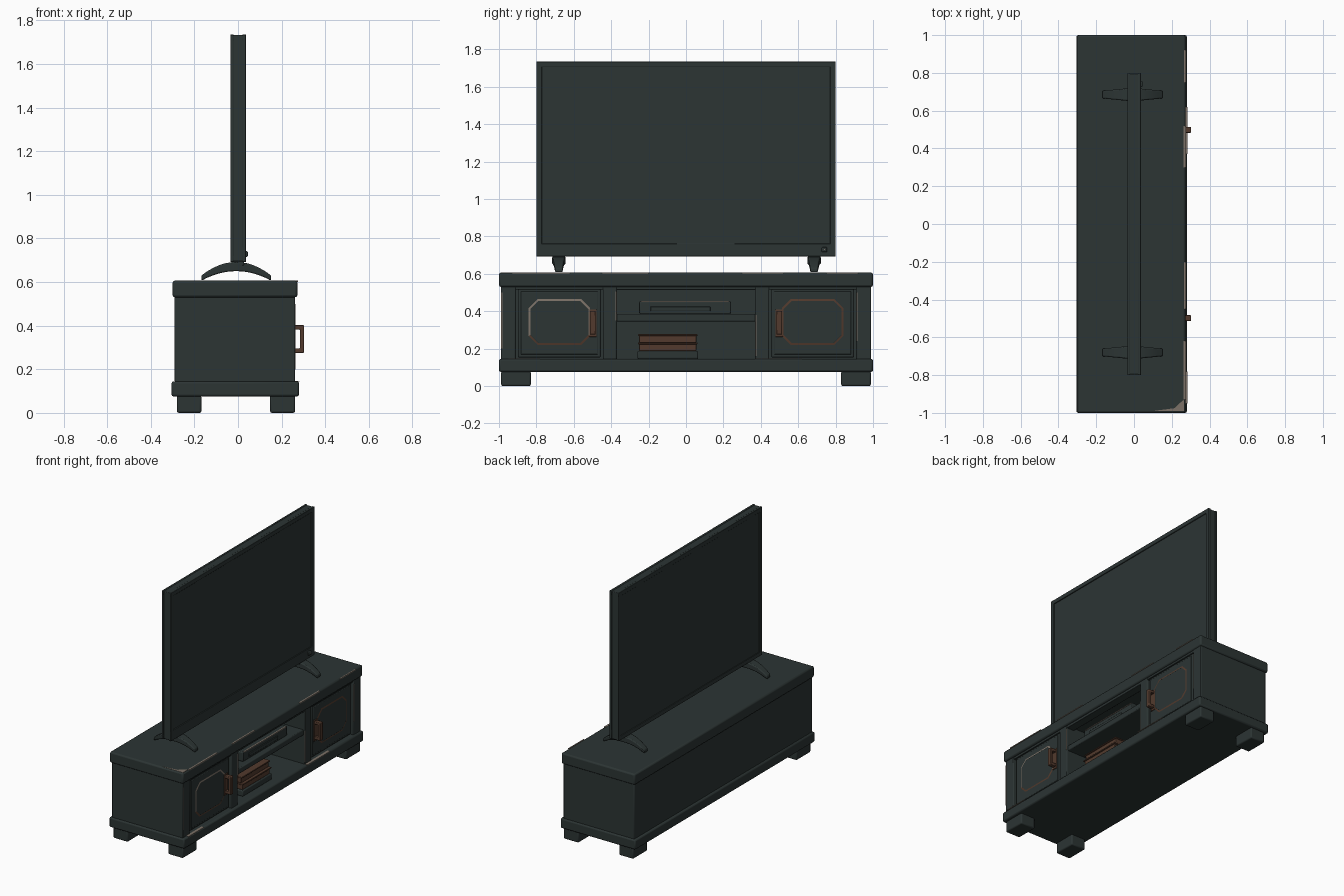
import bpy, bmesh, math
from mathutils import Vector

cube = bpy.data.objects.get("Cube")
if cube:
    bpy.data.objects.remove(cube, do_unlink=True)


def material(name, color):
    m = bpy.data.materials.new(name)
    m.use_nodes = True
    m.diffuse_color = (*color, 1)
    m.node_tree.nodes["Principled BSDF"].inputs["Base Color"].default_value = (*color, 1)
    return m


DARK = material("dark slate paint", (0.025, 0.035, 0.034))
BROWN = material("worn brown wood", (0.085, 0.042, 0.026))
TAN = material("chipped paint", (0.2, 0.165, 0.135))


def finish(name, bm, mats, bevel=0.0):
    bmesh.ops.recalc_face_normals(bm, faces=bm.faces)
    mesh = bpy.data.meshes.new(name)
    bm.to_mesh(mesh)
    bm.free()
    ob = bpy.data.objects.new(name, mesh)
    bpy.context.collection.objects.link(ob)
    for m in mats:
        mesh.materials.append(m)
    if bevel:
        mod = ob.modifiers.new("soft edges", 'BEVEL')
        mod.width, mod.segments, mod.limit_method = bevel, 2, 'ANGLE'
    bpy.ops.object.select_all(action='DESELECT')
    bpy.context.view_layer.objects.active = ob
    ob.select_set(True)
    bpy.ops.object.shade_smooth_by_angle(angle=math.radians(35))
    return ob


def box(name, x, y, z, mat=DARK, bevel=0.006):
    bm = bmesh.new()
    bmesh.ops.create_cube(bm, size=1)
    for v in bm.verts:
        v.co = Vector([(a + b) / 2 + c * (b - a) for (a, b), c in zip((x, y, z), v.co)])
    return finish(name, bm, [mat], bevel)


def prism(name, points, direction, mat, bevel=0.0):
    bm = bmesh.new()
    face = bm.faces.new([bm.verts.new(p) for p in points])
    out = bmesh.ops.extrude_face_region(bm, geom=[face])
    verts = [g for g in out["geom"] if isinstance(g, bmesh.types.BMVert)]
    bmesh.ops.translate(bm, verts=verts, vec=direction)
    return finish(name, bm, [mat], bevel)


def octagon(cy, cz, hy, hz, cut):
    quarter = [(hy, hz - cut), (hy - cut, hz)]
    pts = quarter + [(-a, b) for a, b in reversed(quarter)]
    pts += [(-a, -b) for a, b in pts]
    return [(cy + a, cz + b) for a, b in pts]


# Cabinet slabs and legs
box("cabinet_top", (-0.30, 0.272), (-1, 1), (0.53, 0.606), bevel=0.01)
box("cabinet_base", (-0.305, 0.28), (-1, 1), (0.075, 0.145), bevel=0.01)
for side, s in (("right", -1), ("left", 1)):
    ys = sorted((s * 0.83, s * 0.988))
    box(f"front_leg_{side}", (0.147, 0.262), ys, (0, 0.08), bevel=0.008)
    box(f"back_leg_{side}", (-0.28, -0.168), ys, (0, 0.08), bevel=0.008)

# Cabinet carcass
box("back_panel", (-0.29, -0.265), (-0.99, 0.99), (0.14, 0.535))
for side, s in (("right", -1), ("left", 1)):
    box(f"end_panel_{side}", (-0.29, 0.262), sorted((s * 0.91, s * 0.99)), (0.14, 0.535))
    box(f"divider_{side}", (-0.28, 0.26), sorted((s * 0.37, s * 0.445)), (0.14, 0.535))
    box(f"door_rail_{side}", (0.20, 0.258), sorted((s * 0.44, s * 0.92)), (0.515, 0.535), bevel=0.003)
box("middle_shelf", (-0.27, 0.25), (-0.375, 0.375), (0.345, 0.385))
box("centre_rail", (0.20, 0.258), (-0.375, 0.375), (0.513, 0.535), bevel=0.003)

# Doors with a raised panel, chipped outline and handle
for side, s in (("right", -1), ("left", 1)):
    cy, cz = s * 0.677, 0.342
    box(f"door_{side}", (0.215, 0.25), (cy - 0.222, cy + 0.222), (0.152, 0.52), bevel=0.008)
    box(f"door_border_{side}", (0.24, 0.254), (cy - 0.205, cy + 0.205), (0.168, 0.505), bevel=0.004)
    panel = octagon(cy, cz, 0.157, 0.115, 0.045)
    prism(f"door_panel_{side}", [(0.25, y, z) for y, z in panel], (0.008, 0, 0), DARK, 0.003)

    bm = bmesh.new()
    outer = [bm.verts.new((0.257, y, z)) for y, z in octagon(cy, cz, 0.164, 0.122, 0.047)]
    inner = [bm.verts.new((0.259, y, z)) for y, z in octagon(cy, cz, 0.155, 0.113, 0.044)]
    for i in range(8):
        j = (i + 1) % 8
        f = bm.faces.new((outer[i], outer[j], inner[j], inner[i]))
        c = f.calc_center_median()
        low_chips = c.z < cz - 0.05
        f.material_index = 1 if (low_chips or s > 0) else 0
    finish(f"door_outline_{side}", bm, [TAN, BROWN])

    hy = s * 0.498
    grip = [(0.25, 0.275), (0.303, 0.275), (0.303, 0.402), (0.25, 0.402),
            (0.25, 0.382), (0.284, 0.382), (0.284, 0.295), (0.25, 0.295)]
    prism(f"door_handle_{side}", [(x, hy - 0.015, z) for x, z in grip], (0, 0.03, 0), BROWN, 0.004)
    box(f"handle_plate_{side}", (0.25, 0.259), (hy - 0.02, hy + 0.02), (0.262, 0.41), BROWN, 0.003)

# Media player on the shelf
box("media_player", (-0.02, 0.215), (-0.25, 0.24), (0.385, 0.452))
box("media_player_slot", (0.21, 0.221), (-0.19, 0.13), (0.40, 0.425), bevel=0.003)
box("media_player_edge", (0.208, 0.2175), (-0.24, 0.23), (0.448, 0.4535), TAN, 0)

# Stack of books
box("bottom_book", (-0.02, 0.22), (-0.26, 0.065), (0.145, 0.187), DARK)
for i, z in enumerate((0.187, 0.232)):
    box(f"book_pages_{i}", (-0.01, 0.21 - 0.01 * i), (-0.25, 0.055), (z, z + 0.043), BROWN, 0.003)
    box(f"book_cover_{i}", (-0.02, 0.218 - 0.01 * i), (-0.257, 0.062), (z + 0.036, z + 0.045), BROWN, 0.003)

# Chipped paint along the cabinet edges
chips = [
    ((0.262, 0.264), (-0.988, -0.981), (0.2, 0.5)),
    ((0.26, 0.262), (-0.378, -0.371), (0.35, 0.505)),
    ((0.26, 0.262), (0.371, 0.377), (0.16, 0.38)),
    ((0.262, 0.264), (0.912, 0.917), (0.24, 0.5)),
    ((0.262, 0.282), (-0.95, -0.78), (0.143, 0.147)),
    ((0.262, 0.282), (0.37, 0.62), (0.143, 0.147)),
    ((0.262, 0.274), (-0.93, -0.62), (0.601, 0.607)),
    ((0.264, 0.274), (-0.45, -0.2), (0.601, 0.607)),
    ((0.262, 0.274), (0.3, 0.52), (0.601, 0.607)),
    ((0.266, 0.274), (0.75, 0.92), (0.601, 0.607)),
]
for i, (x, y, z) in enumerate(chips):
    box(f"paint_chip_{i}", x, y, z, TAN, 0)
corner = [(0.1, -0.99), (0.265, -0.99), (0.265, -0.93), (0.24, -0.95), (0.215, -0.975)]
prism("corner_chip", [(x, y, 0.604) for x, y in corner], (0, 0, 0.0035), TAN)

# Television panel with a rim on both sides
box("television_body", (-0.031, 0.031), (-0.797, 0.797), (0.695, 1.733), bevel=0.004)
for side, xs, rim, low in (("front", (0.02, 0.037), 0.03, 0.07), ("back", (-0.035, -0.02), 0.03, 0.03)):
    box(f"{side}_rim_top", xs, (-0.8, 0.8), (1.735 - rim, 1.735), bevel=0.003)
    box(f"{side}_rim_bottom", xs, (-0.8, 0.8), (0.692, 0.692 + low), bevel=0.003)
    for name, s in (("right", -1), ("left", 1)):
        box(f"{side}_rim_{name}", xs, sorted((s * (0.8 - rim), s * 0.8)), (0.692, 1.735), bevel=0.003)
box("power_sensor", (0.03, 0.045), (0.725, 0.755), (0.715, 0.742), bevel=0.005)
box("power_light", (0.044, 0.046), (0.737, 0.743), (0.726, 0.732), TAN, 0)

# Arched television feet, tapering towards both ends
for side, cy in (("right", -0.68), ("left", 0.685)):
    bm = bmesh.new()
    rings = []
    for i in range(13):
        t = i / 6 - 1
        x, half = -0.008 + 0.16 * t, 0.036 - 0.016 * abs(t)
        top, low = 0.692 - 0.062 * t * t, 0.65 - 0.044 * t * t
        rings.append([bm.verts.new((x, cy + a * half, z)) for a, z in ((-1, low), (1, low), (1, top), (-1, top))])
    for a, b in zip(rings, rings[1:]):
        for k in range(4):
            m = (k + 1) % 4
            bm.faces.new((a[k], a[m], b[m], b[k]))
    bm.faces.new(rings[0])
    bm.faces.new(rings[-1])
    finish(f"television_foot_{side}", bm, [DARK], 0.006)
    box(f"foot_neck_{side}", (-0.03, 0.028), (cy - 0.034, cy + 0.034), (0.675, 0.70), bevel=0.004)
